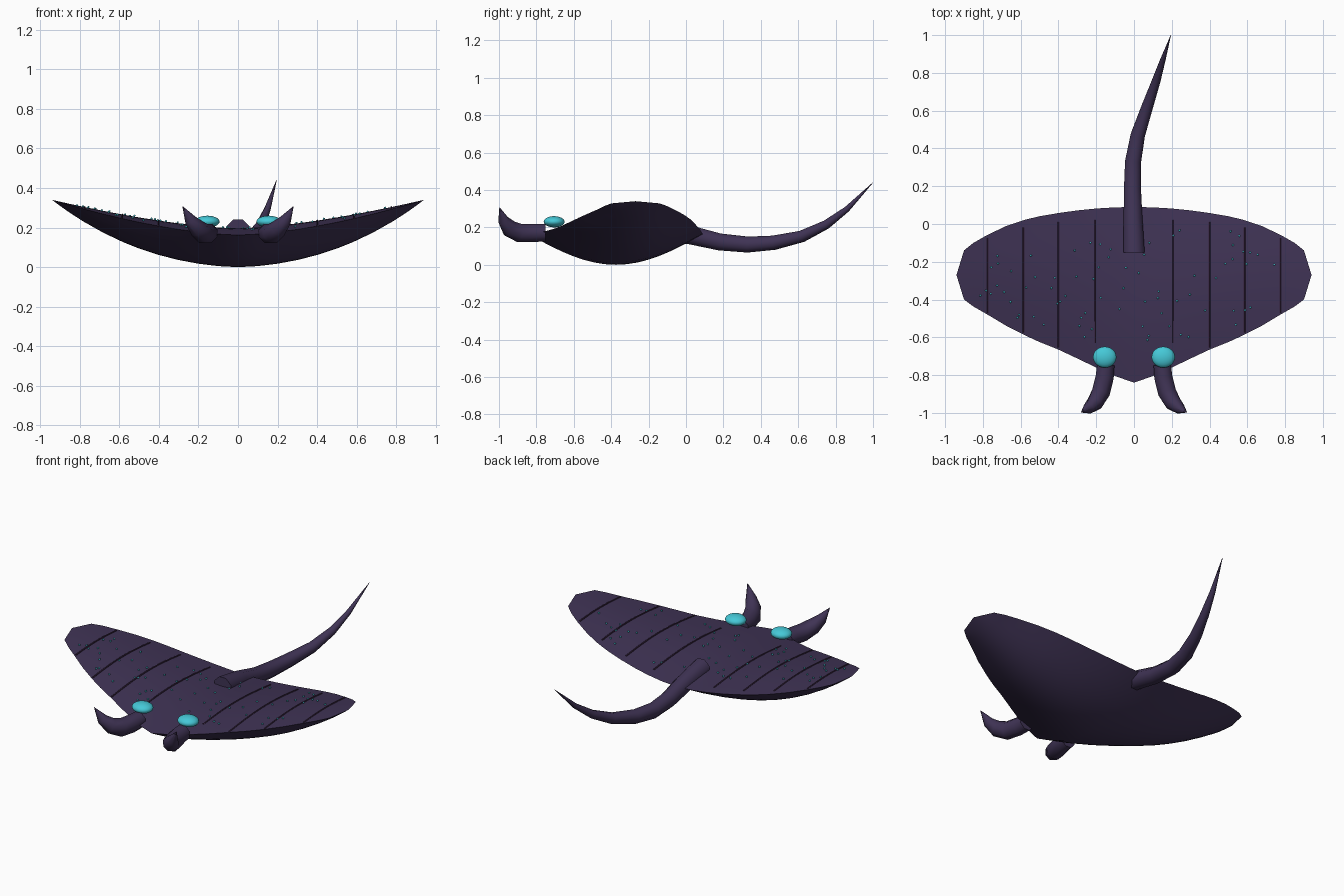
import bpy, bmesh, math, random
from mathutils import Vector

if "Cube" in bpy.data.objects:
    bpy.data.objects.remove(bpy.data.objects["Cube"])

def material(name, rgb):
    m = bpy.data.materials.new(name)
    m.diffuse_color = (*rgb, 1)
    m.use_nodes = True
    m.node_tree.nodes["Principled BSDF"].inputs["Base Color"].default_value = m.diffuse_color
    return m

SKIN = material("dark_violet", (0.05, 0.033, 0.09))
LINE = material("stripe_plum", (0.04, 0.018, 0.05))
GLOW = material("cyan", (0.06, 0.58, 0.68))

def finish(bm, name, mat, angle=50):
    bmesh.ops.remove_doubles(bm, verts=bm.verts, dist=1e-5)
    bmesh.ops.recalc_face_normals(bm, faces=bm.faces)
    me = bpy.data.meshes.new(name)
    bm.to_mesh(me)
    bm.free()
    me.materials.append(mat)
    ob = bpy.data.objects.new(name, me)
    bpy.context.collection.objects.link(ob)
    bpy.ops.object.select_all(action='DESELECT')
    ob.select_set(True)
    bpy.context.view_layer.objects.active = ob
    bpy.ops.object.shade_smooth_by_angle(angle=math.radians(angle))
    return ob

def loft(bm, rings):
    loops = [[bm.verts.new(p) for p in r] for r in rings]
    n = len(loops[0])
    for a, b in zip(loops, loops[1:]):
        for i in range(n):
            j = (i + 1) % n
            bm.faces.new((a[i], a[j], b[j], b[i]))
    bm.faces.new(loops[0])
    bm.faces.new(loops[-1])

def tube(bm, pts, radii, sides=8):
    pts = [Vector(p) for p in pts]
    rings = []
    for i, (p, r) in enumerate(zip(pts, radii)):
        t = (pts[min(i + 1, len(pts) - 1)] - pts[max(i - 1, 0)]).normalized()
        if i == 0:
            t = Vector((0, 1 if t.y > 0 else -1, 0))
        u = t.cross(Vector((0, 0, 1))).normalized()
        v = u.cross(t)
        rings.append([p + r * (math.cos(a) * u + math.sin(a) * v)
                      for a in (math.tau * (k + 0.5) / sides for k in range(sides))])
    loft(bm, rings)

# Wing outline: half span, leading edge y, trailing edge y
TIP = 0.94
OUTLINE = [(0, -.84, .09), (.1, -.805, .088), (.2, -.76, .082), (.3, -.712, .072),
           (.4, -.665, .058), (.5, -.625, .041), (.58, -.588, .022), (.68, -.537, -.012),
           (.78, -.477, -.06), (.85, -.437, -.1), (.9, -.4, -.14), (TIP, -.27, -.27)]

def chord(x):
    x = abs(x)
    for (a, f0, b0), (b, f1, b1) in zip(OUTLINE, OUTLINE[1:]):
        if x <= b:
            k = (x - a) / (b - a)
            return f0 + k * (f1 - f0), b0 + k * (b1 - b0)
    return OUTLINE[-1][1:]

def skin_z(x, t, top=True):
    s = abs(x) / TIP
    edge = 0.162 + 0.178 * s ** 1.6
    bulge = math.sin(math.pi * t)
    return edge + bulge * (0.034 * (1 - s ** 2) if top else -0.162 * (1 - s ** 2.7))

# Body with wings
N = 16
half = [o[0] for o in OUTLINE]
rings = []
for x in [-h for h in reversed(half[1:])] + half:
    f, b = chord(x)
    ts = [(k / N, True) for k in range(N + 1)] + [(k / N, False) for k in range(N - 1, 0, -1)]
    rings.append([(x, f + t * (b - f), skin_z(x, t, up)) for t, up in ts])
bm = bmesh.new()
loft(bm, rings)
finish(bm, "winged_body", SKIN, 30)

# Tail
bm = bmesh.new()
tube(bm, [(0, -.15, .185), (-.005, .02, .16), (-.008, .18, .122), (-.005, .33, .108), (.02, .47, .118),
          (.07, .62, .152), (.115, .75, .215), (.15, .86, .297), (.195, 1, .44)],
     [.061, .054, .049, .046, .041, .033, .025, .016, .001])
finish(bm, "tail", SKIN)

# Head horns and eyes
for side, s in (("left", -1), ("right", 1)):
    bm = bmesh.new()
    tube(bm, [(s * .15, -.75, .172), (s * .155, -.81, .17), (s * .175, -.89, .17), (s * .205, -.945, .195),
              (s * .24, -.975, .237), (s * .28, -.997, .307)],
         [.05, .052, .052, .046, .031, .001])
    finish(bm, side + "_horn", SKIN)

    bm = bmesh.new()
    bmesh.ops.create_uvsphere(bm, u_segments=24, v_segments=12, radius=1)
    for v in bm.verts:
        v.co = (s * .155 + v.co.x * .062, -.705 + v.co.y * .056, .23 + v.co.z * .03)
    finish(bm, side + "_eye", GLOW)

# Ribs running along the back
bm = bmesh.new()
for x, y0, y1 in ((.205, -.63, .02), (.4, -.655, .01), (.585, -.575, -.02), (.775, -.47, -.075)):
    f, b = chord(x)
    ys = [y0 + (y1 - y0) * k / 10 for k in range(11)]
    for s in (-1, 1):
        tube(bm, [(s * x, y, skin_z(x, (y - f) / (b - f))) for y in ys], [.005] * 11, 6)
finish(bm, "back_ribs", LINE)

# Glowing speckles scattered on the back
random.seed(7)
bm = bmesh.new()
count = 0
while count < 75:
    x, y = random.uniform(-.82, .82), random.uniform(-.63, -.03)
    f, b = chord(x)
    if y < f + .06 or y > b - .06:
        continue
    res = bmesh.ops.create_icosphere(bm, subdivisions=1, radius=.006)
    bmesh.ops.translate(bm, verts=res["verts"], vec=(x, y, skin_z(x, (y - f) / (b - f)) + .004))
    count += 1
finish(bm, "speckles", GLOW)
